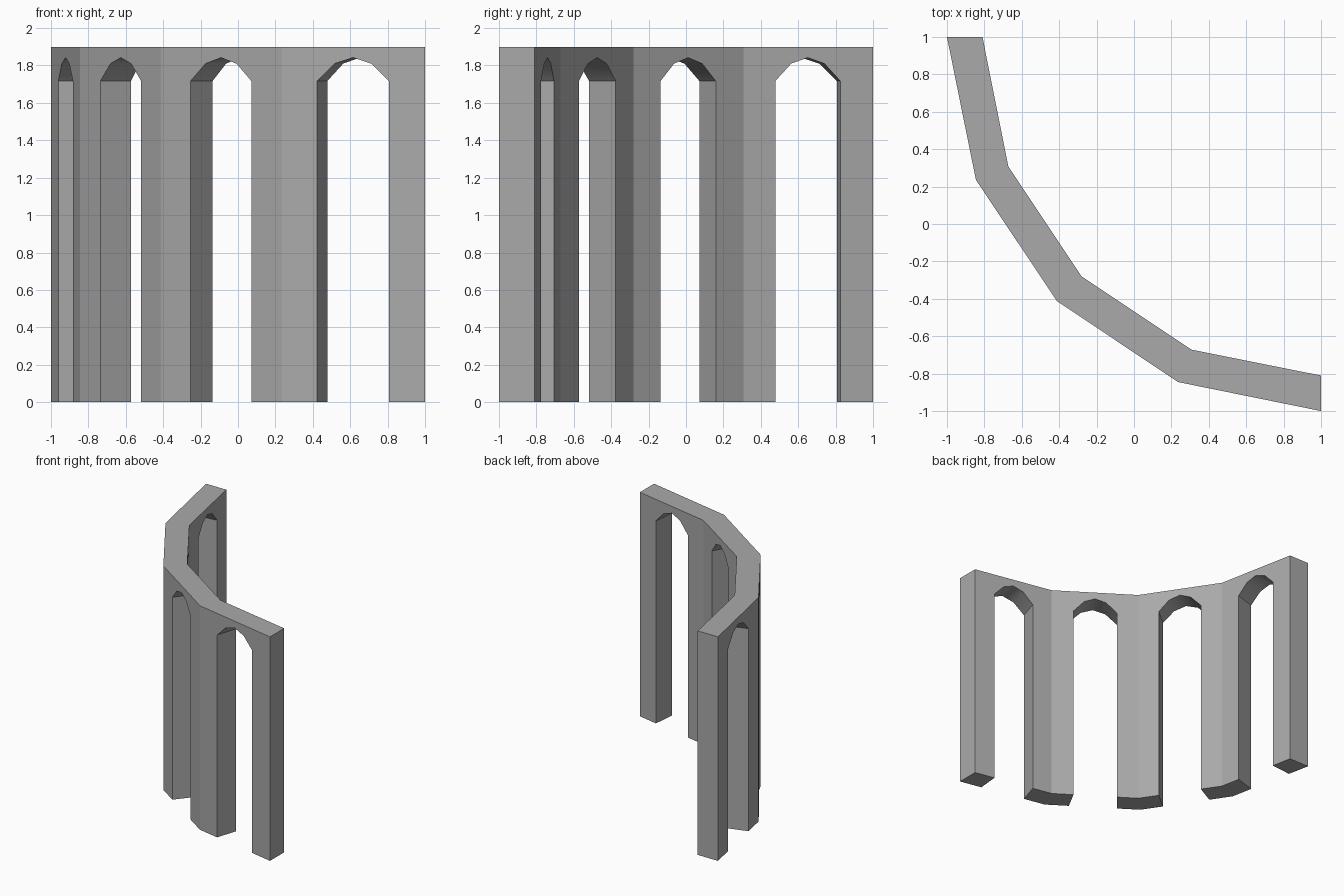
import bpy, bmesh

cube = bpy.data.objects.get("Cube")
if cube:
    bpy.data.objects.remove(cube, do_unlink=True)

HEIGHT = 1.9
SPRING, SHOULDER, CROWN = 1.717, 1.81, 1.842
# Plan corners of half the wall, from the diagonal outwards
OUTER = [(-0.412, -0.412), (0.235, -0.845), (1.0, -1.0)]
INNER = [(-0.28, -0.28), (0.308, -0.672), (1.0, -0.81)]

# Bay outline as (fraction along bay, height), with the arched opening cut in
LEFT, RIGHT = 0.245, 0.747
MID = (LEFT + RIGHT) / 2
ARCH = [(LEFT, SPRING), (MID - 0.128, SHOULDER), (MID, CROWN),
        (MID + 0.128, SHOULDER), (RIGHT, SPRING)]
PROFILE = ([(0, 0), (LEFT, 0)] + ARCH +
           [(RIGHT, 0), (1, 0), (1, HEIGHT), (0, HEIGHT)])


def add_bay(bm, index, swap):
    """One straight bay of the wall; swap mirrors it across the diagonal."""
    def ring(corners):
        (ax, ay), (bx, by) = corners[index], corners[index + 1]
        verts = []
        for t, z in PROFILE:
            x, y = ax + (bx - ax) * t, ay + (by - ay) * t
            verts.append(bm.verts.new((y, x, z) if swap else (x, y, z)))
        return verts

    outer, inner = ring(OUTER), ring(INNER)
    bm.faces.new(outer)
    bm.faces.new(inner[::-1])
    count = len(PROFILE)
    for i in range(count):
        j = (i + 1) % count
        (t0, z0), (t1, z1) = PROFILE[i], PROFILE[j]
        # Joints between bays stay open; only the free end is closed
        if t0 == t1 == 0 or (t0 == t1 == 1 and index == 0):
            continue
        face = bm.faces.new((outer[j], outer[i], inner[i], inner[j]))
        # Arch underside is softly shaded
        face.smooth = min(z0, z1) >= SPRING and max(z0, z1) < HEIGHT


bm = bmesh.new()
for swap in (False, True):
    for index in range(2):
        add_bay(bm, index, swap)
bmesh.ops.remove_doubles(bm, verts=bm.verts, dist=0.001)
bmesh.ops.recalc_face_normals(bm, faces=bm.faces)

mesh = bpy.data.meshes.new("curved_arcade_wall")
bm.to_mesh(mesh)
bm.free()

# Plain stone grey
stone = bpy.data.materials.new("stone_grey")
stone.use_nodes = True
GREY = (0.4, 0.4, 0.4, 1)
stone.diffuse_color = GREY
stone.node_tree.nodes["Principled BSDF"].inputs["Base Color"].default_value = GREY
mesh.materials.append(stone)

wall = bpy.data.objects.new("curved_arcade_wall", mesh)
bpy.context.collection.objects.link(wall)
